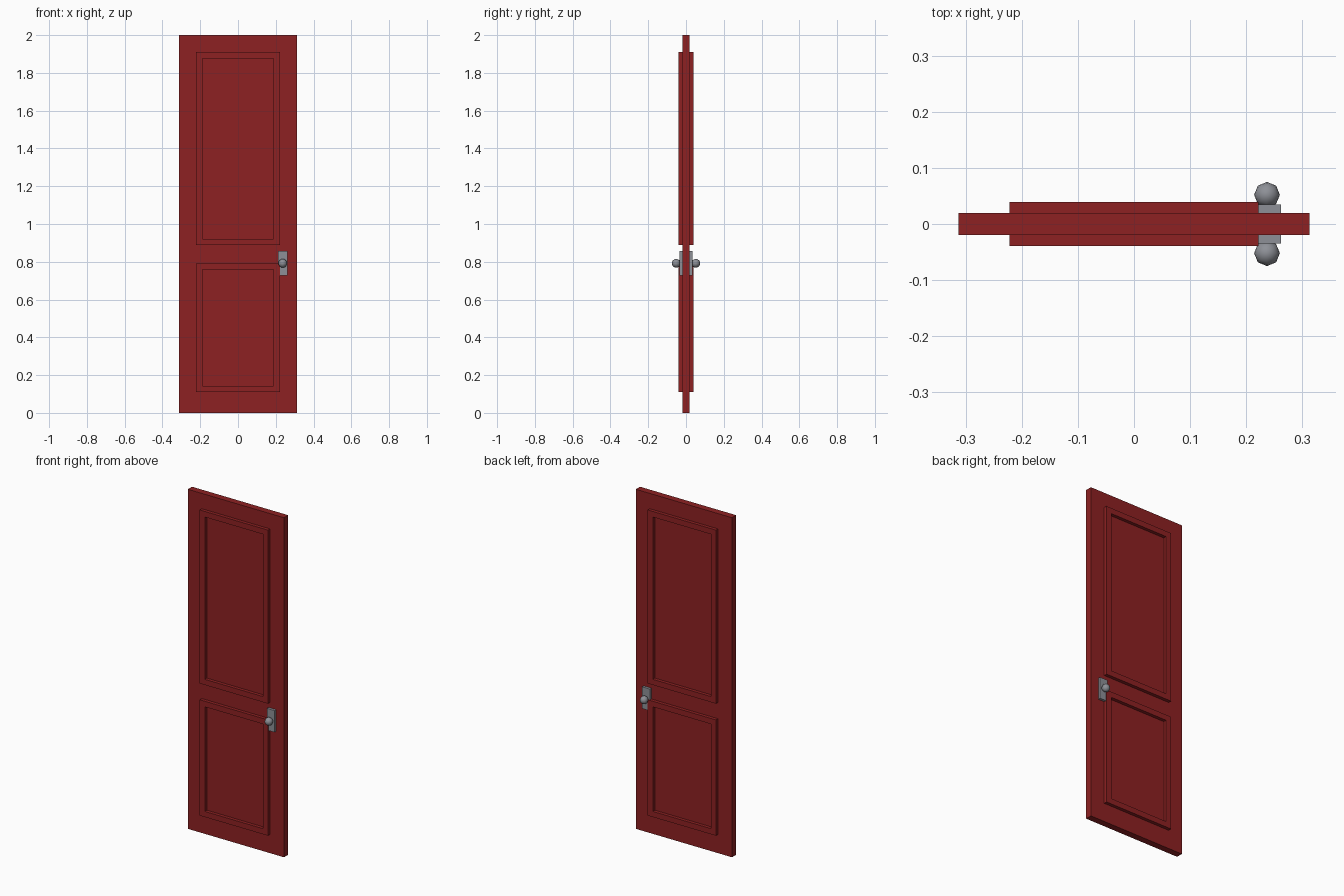
import bpy, bmesh
from mathutils import Matrix

if "Cube" in bpy.data.objects:
    bpy.data.objects.remove(bpy.data.objects["Cube"])


def material(name, rgb):
    m = bpy.data.materials.new(name)
    m.diffuse_color = (*rgb, 1)
    m.use_nodes = True
    m.node_tree.nodes["Principled BSDF"].inputs["Base Color"].default_value = m.diffuse_color
    return m


RED = material("dark red paint", (0.27, 0.015, 0.016))
GREY = material("grey metal", (0.27, 0.28, 0.31))


def finish(name, bm, mat):
    bmesh.ops.recalc_face_normals(bm, faces=bm.faces)
    me = bpy.data.meshes.new(name)
    bm.to_mesh(me)
    bm.free()
    me.materials.append(mat)
    ob = bpy.data.objects.new(name, me)
    bpy.context.collection.objects.link(ob)
    return ob


def box(name, x, y, z, mat):
    bm = bmesh.new()
    bmesh.ops.create_cube(bm, size=1)
    for v in bm.verts:
        v.co = [r[0] if c < 0 else r[1] for c, r in zip(v.co, (x, y, z))]
    return finish(name, bm, mat)


def moulding(name, x, z0, z1, w, y0, y1):
    # rectangular ring, extruded from the slab face outwards
    bm = bmesh.new()
    rings = []
    for d in (0, w):
        rings.append([bm.verts.new((px, y0, pz)) for px, pz in (
            (-x + d, z0 + d), (x - d, z0 + d), (x - d, z1 - d), (-x + d, z1 - d))])
    a, b = rings
    faces = [bm.faces.new((a[i], a[(i + 1) % 4], b[(i + 1) % 4], b[i])) for i in range(4)]
    ext = bmesh.ops.extrude_face_region(bm, geom=faces, use_keep_orig=True)
    for v in ext["geom"]:
        if isinstance(v, bmesh.types.BMVert):
            v.co.y = y1
    return finish(name, bm, RED)


# door slab
T = 0.0195
box("door_slab", (-0.313, 0.313), (-T, T), (0, 2), RED)

for side, s in (("front", -1), ("back", 1)):
    # raised panel mouldings
    moulding("upper_moulding_" + side, 0.222, 0.888, 1.91, 0.033, s * T, s * 0.039)
    moulding("lower_moulding_" + side, 0.222, 0.11, 0.792, 0.033, s * T, s * 0.039)
    # lock plate
    box("lock_plate_" + side, (0.212, 0.262), sorted((s * T, s * 0.0345)), (0.728, 0.856), GREY)
    # knob
    bm = bmesh.new()
    bmesh.ops.create_uvsphere(bm, u_segments=8, v_segments=8, radius=0.023,
                              matrix=Matrix.Translation((0.237, s * 0.052, 0.792)))
    knob = finish("knob_" + side, bm, GREY)
    knob.data.shade_smooth()
